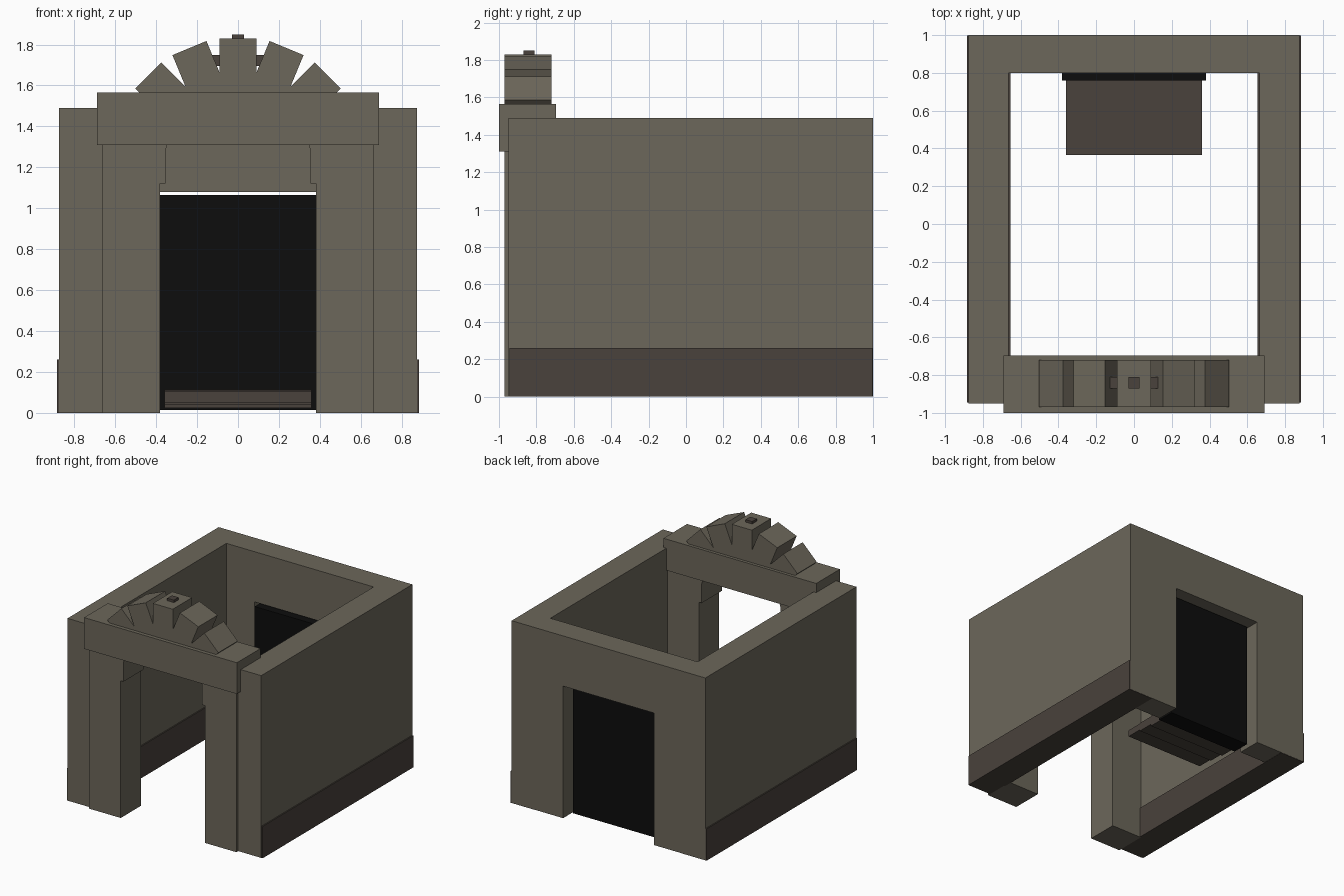
import bpy, bmesh, math
from mathutils import Matrix, Vector

old = bpy.data.objects.get("Cube")
if old:
    bpy.data.objects.remove(old, do_unlink=True)


def material(name, color):
    m = bpy.data.materials.new(name)
    m.use_nodes = True
    m.diffuse_color = (*color, 1)
    m.node_tree.nodes["Principled BSDF"].inputs["Base Color"].default_value = (*color, 1)
    return m


STONE = material("olive stone", (0.15, 0.135, 0.103))
BROWN = material("dark brown", (0.067, 0.054, 0.045))
BLACK = material("black", (0.004, 0.004, 0.004))


def prism(name, points, depth, mat):
    """Extrude a flat polygon by a depth vector."""
    bm = bmesh.new()
    face = bm.faces.new([bm.verts.new(p) for p in points])
    out = bmesh.ops.extrude_face_region(bm, geom=[face])
    moved = [v for v in out["geom"] if isinstance(v, bmesh.types.BMVert)]
    bmesh.ops.translate(bm, verts=moved, vec=Vector(depth))
    bmesh.ops.recalc_face_normals(bm, faces=bm.faces)
    mesh = bpy.data.meshes.new(name)
    bm.to_mesh(mesh)
    bm.free()
    mesh.materials.append(mat)
    obj = bpy.data.objects.new(name, mesh)
    bpy.context.collection.objects.link(obj)
    return obj


def box(name, x, y, z, mat):
    corners = [(x[0], y[0], z[0]), (x[1], y[0], z[0]), (x[1], y[1], z[0]), (x[0], y[1], z[0])]
    return prism(name, corners, (0, 0, z[1] - z[0]), mat)


# U-shaped walls, with the back doorway cut out
half = [(0.875, -0.95), (0.875, 1), (-0.875, 1), (-0.875, -0.95),
        (-0.665, -0.95), (-0.665, 0.8), (0.665, 0.8), (0.665, -0.95)]
walls = prism("walls", [(x, y, 0.002) for x, y in half], (0, 0, 1.488), STONE)
cutter = box("doorway_cutter", (-0.41, 0.41), (0.7, 1.1), (-0.1, 1.08), STONE)
cutter.hide_render = True
cutter.hide_viewport = True
cut = walls.modifiers.new("doorway", "BOOLEAN")
cut.operation = "DIFFERENCE"
cut.solver = "EXACT"
cut.object = cutter

# Side plinths and corbelled front pillars
pillar = [(0.38, 0), (0.665, 0), (0.665, 1.31), (0.345, 1.31),
          (0.355, 1.28), (0.355, 1.12), (0.38, 1.12)]
for side, s in (("left", 1), ("right", -1)):
    box(side + "_plinth", sorted((s * 0.655, s * 0.885)), (-0.945, 0.998), (0, 0.26), BROWN)
    prism(side + "_front_pillar", [(s * x, -0.97, z) for x, z in pillar], (0, 0.26, 0), STONE)

# Beam over the entrance
box("entrance_beam", (-0.69, 0.69), (-1, -0.695), (1.31, 1.565), STONE)

# Fan of stone blocks around a common centre
for i in range(-2, 3):
    block = box("fan_block", (-0.09, 0.09), (-0.97, -0.72), (0.32, 0.62), STONE)
    turn = Matrix.Rotation(math.radians(22.5 * i), 4, "Y")
    block.data.transform(Matrix.Translation((0, 0, 1.21)) @ turn)

# Rod through the keystone and its cap
box("keystone_rod", (-0.13, 0.13), (-0.87, -0.81), (1.695, 1.75), BROWN)
box("keystone_cap", (-0.03, 0.03), (-0.87, -0.81), (1.8, 1.85), BROWN)

# Back door and the planks in front of it
box("back_door", (-0.382, 0.382), (0.76, 0.91), (0.015, 1.065), BLACK)
for i, (low, high) in enumerate(((0.05, 0.105), (0.04, 0.11), (0.025, 0.115))):
    y = 0.365 + 0.135 * i
    box("door_plank", (-0.36, 0.36), (y, y + 0.135), (low, high), BROWN)
